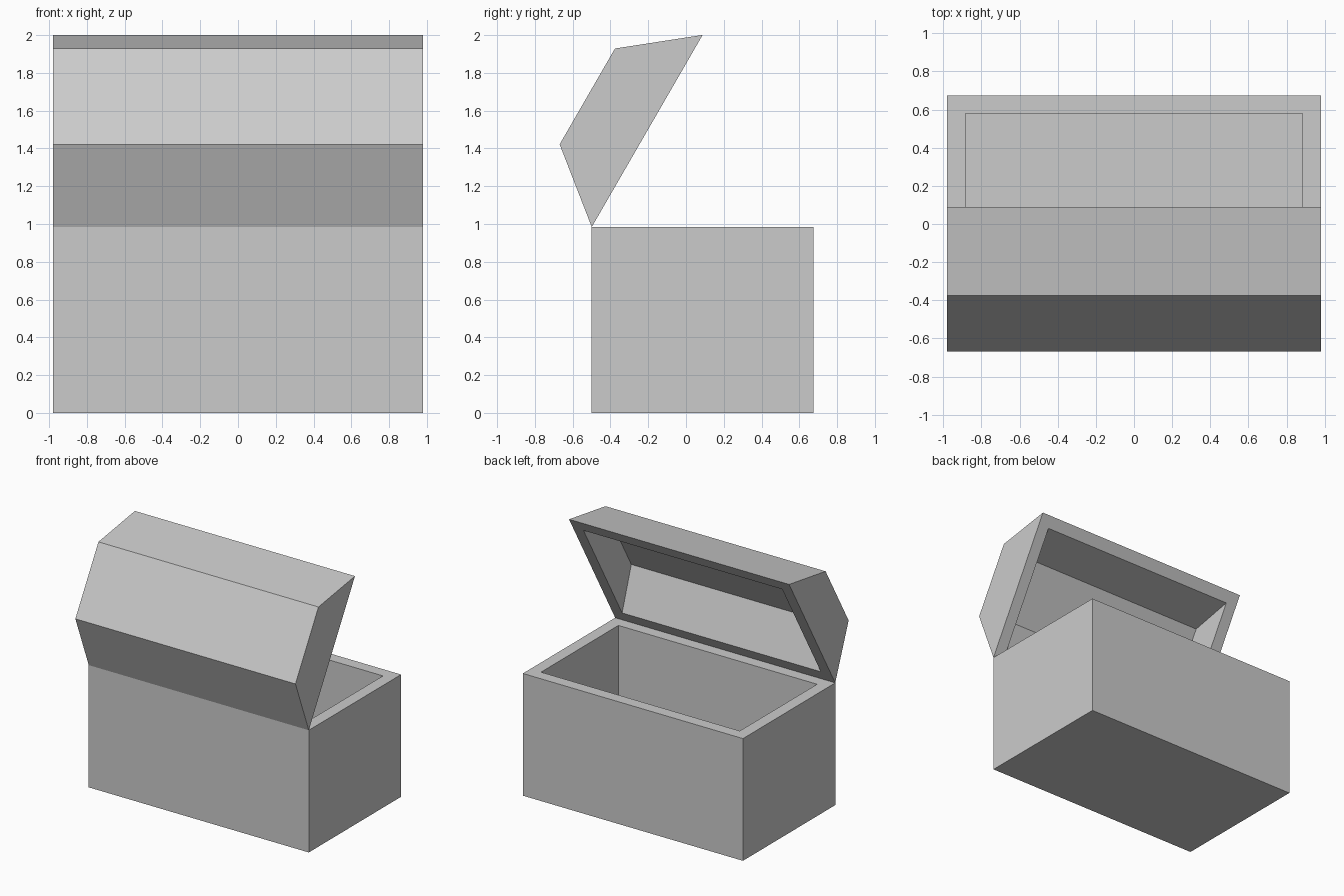
import bpy, bmesh
from math import radians

if "Cube" in bpy.data.objects:
    bpy.data.objects.remove(bpy.data.objects["Cube"])

HALF_W, DEPTH, HEIGHT, WALL = 0.98, 1.174, 0.984, 0.095
BACK_Y = 0.675
HINGE_Y = BACK_Y - DEPTH


def hollow_shell(name, outer, inner):
    """Hollow trough along x from two (y, z) profiles; the mouth lies between last and first point."""
    bm = bmesh.new()

    def ring(profile, x):
        return [bm.verts.new((x, y, z)) for y, z in profile]

    n = len(outer)
    pairs = [(ring(outer, -HALF_W), ring(outer, HALF_W)),
             (ring(inner, -HALF_W + WALL), ring(inner, HALF_W - WALL))]
    # Outer skin and cavity: end caps plus the long walls, leaving the mouth open
    for left, right in pairs:
        bm.faces.new(left)
        bm.faces.new(right)
        for i in range(n - 1):
            bm.faces.new((left[i], left[i + 1], right[i + 1], right[i]))
    # Flat rim joining both skins around the mouth
    mouths = [(a[0], a[-1], b[-1], b[0]) for a, b in pairs]
    for i in range(4):
        j = (i + 1) % 4
        bm.faces.new((mouths[0][i], mouths[0][j], mouths[1][j], mouths[1][i]))
    bmesh.ops.recalc_face_normals(bm, faces=bm.faces)
    mesh = bpy.data.meshes.new(name)
    bm.to_mesh(mesh)
    bm.free()
    obj = bpy.data.objects.new(name, mesh)
    bpy.context.collection.objects.link(obj)
    return obj


def trapezoid(start, shoulder, height):
    """Symmetric lid section, hinge side first."""
    return [(start, 0), (shoulder, height),
            (DEPTH - shoulder, height), (DEPTH - start, 0)]


# Chest body: open-topped box
y0, y1 = HINGE_Y, BACK_Y
hollow_shell("chest_body",
             [(y0, HEIGHT), (y0, 0), (y1, 0), (y1, HEIGHT)],
             [(y0 + WALL, HEIGHT), (y0 + WALL, WALL),
              (y1 - WALL, WALL), (y1 - WALL, HEIGHT)])

# Lid: hollow faceted vault, swung open about the hinge edge
lid = hollow_shell("chest_lid",
                   trapezoid(0, 0.294, 0.366),
                   trapezoid(WALL, 0.336, 0.274))
lid.location = (0, HINGE_Y, HEIGHT)
lid.rotation_euler.x = radians(60)
